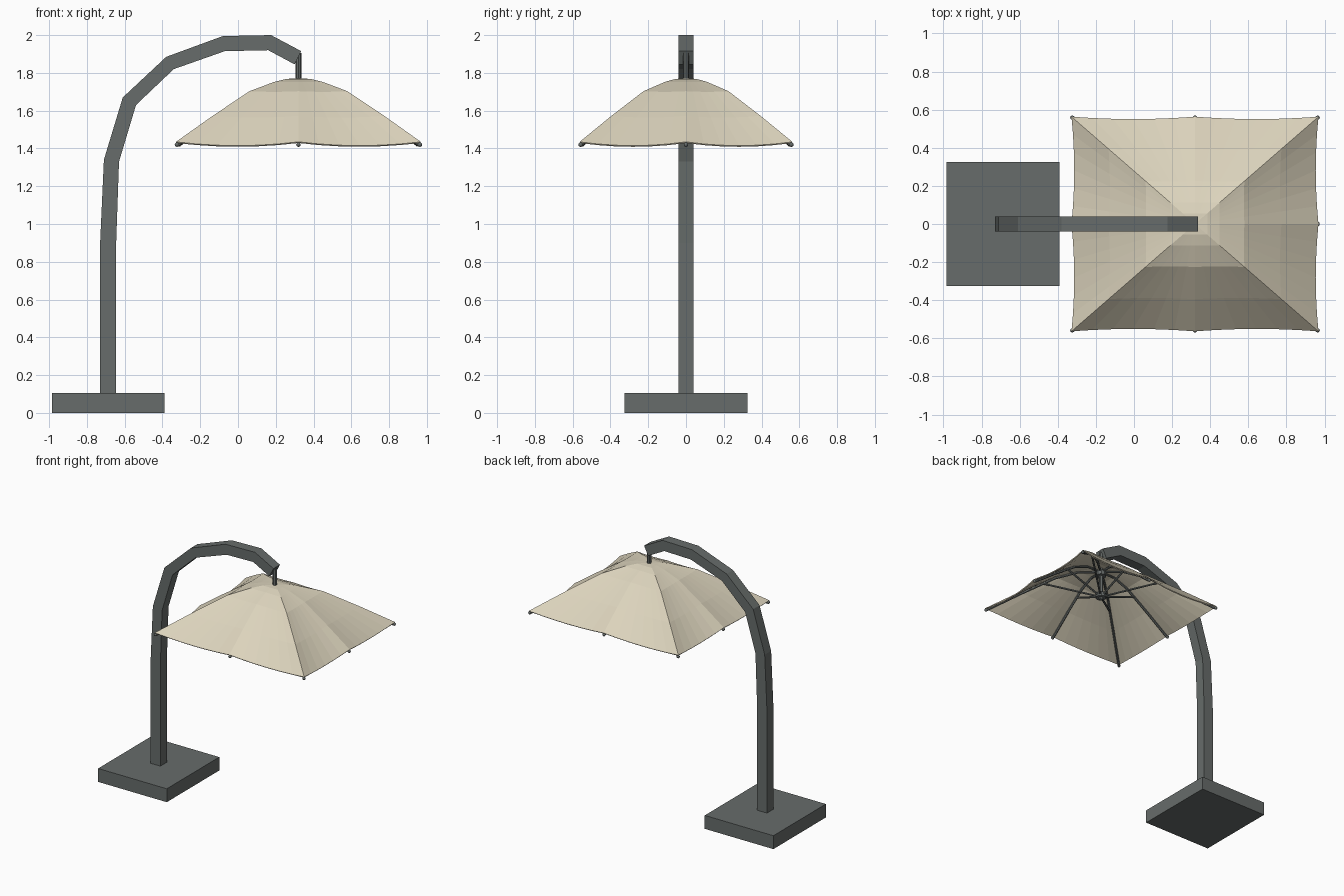
import bpy, bmesh, math
from mathutils import Vector

if "Cube" in bpy.data.objects:
    bpy.data.objects.remove(bpy.data.objects["Cube"])


def material(name, rgb):
    m = bpy.data.materials.new(name)
    m.diffuse_color = (*rgb, 1)
    m.use_nodes = True
    m.node_tree.nodes["Principled BSDF"].inputs["Base Color"].default_value = m.diffuse_color
    return m


METAL = material("grey_metal", (0.135, 0.15, 0.145))
FABRIC = material("cream_fabric", (0.72, 0.66, 0.51))
CX, HX, HY = 0.32, 0.64, 0.555       # canopy centre and half sizes


def finish(name, bm, mat, smooth=False):
    bmesh.ops.recalc_face_normals(bm, faces=bm.faces)
    me = bpy.data.meshes.new(name)
    bm.to_mesh(me)
    bm.free()
    me.materials.append(mat)
    ob = bpy.data.objects.new(name, me)
    bpy.context.collection.objects.link(ob)
    if smooth:
        for p in me.polygons:
            p.use_smooth = True
    return ob


def extrude_profile(name, pts, half, mat):
    """Side profile in x/z, extruded along y."""
    bm = bmesh.new()
    face = bm.faces.new([bm.verts.new((x, -half, z)) for x, z in pts])
    res = bmesh.ops.extrude_face_region(bm, geom=[face])
    vs = [g for g in res["geom"] if isinstance(g, bmesh.types.BMVert)]
    bmesh.ops.translate(bm, verts=vs, vec=(0, 2 * half, 0))
    return finish(name, bm, mat)


def rod(name, pts, r, sides=6):
    """Straight tubes joined end to end along a path."""
    bm = bmesh.new()
    for a, b in zip(pts, pts[1:]):
        a, b = Vector(a), Vector(b)
        res = bmesh.ops.create_cone(bm, cap_ends=True, segments=sides, radius1=r,
                                    radius2=r, depth=(b - a).length)
        rot = (b - a).to_track_quat('Z', 'Y').to_matrix()
        for v in res["verts"]:
            v.co = rot @ v.co + (a + b) / 2
    return finish(name, bm, METAL)


# Base slab
extrude_profile("base", [(-0.985, 0), (-0.39, 0), (-0.39, 0.105), (-0.985, 0.105)], 0.325, METAL)

# Curved square mast
outer = [(-0.73, 0.1), (-0.73, 0.9), (-0.71, 1.34), (-0.61, 1.67), (-0.38, 1.885),
         (-0.08, 1.995), (0.175, 2.0), (0.335, 1.915)]
inner = [(-0.645, 0.1), (-0.645, 0.9), (-0.63, 1.33), (-0.54, 1.63), (-0.34, 1.82),
         (-0.07, 1.915), (0.16, 1.92), (0.30, 1.845)]
extrude_profile("mast", outer + inner[::-1], 0.04, METAL)

# Canopy: rings shrinking to the crown, fabric sagging between eight ribs
RINGS = [(0.1, 1.768), (0.2, 1.752), (0.4, 1.703), (0.7, 1.573), (1.0, 1.435)]
CORNERS = [(-1, -1), (0, -1), (1, -1), (1, 0), (1, 1), (0, 1), (-1, 1), (-1, 0)]
SEG = 6


def canopy_point(side, u, t, z):
    (ax, ay), (bx, by) = CORNERS[side], CORNERS[(side + 1) % 8]
    px, py = ax + (bx - ax) * u, ay + (by - ay) * u
    sag = 4 * u * (1 - u) * t
    if ay == by:
        py *= 1 - 0.022 * sag
    else:
        px *= 1 - 0.022 * sag
    return (CX + px * (HX + 0.008) * t, py * (HY + 0.008) * t, z - 0.02 * sag * t)


bm = bmesh.new()
rows = [[bm.verts.new(canopy_point(s, i / SEG, t, z)) for s in range(8) for i in range(SEG)]
        for t, z in RINGS]
top = bm.verts.new((CX, 0, 1.772))
n = 8 * SEG
for i in range(n):
    j = (i + 1) % n
    bm.faces.new((top, rows[0][i], rows[0][j]))
    for a, b in zip(rows, rows[1:]):
        bm.faces.new((a[i], b[i], b[j], a[j]))
canopy = finish("canopy", bm, FABRIC)
if canopy.data.polygons[0].normal.z < 0:
    canopy.data.flip_normals()
sol = canopy.modifiers.new("thickness", 'SOLIDIFY')
sol.thickness, sol.offset = 0.008, -1

# Hanging post and two hubs
rod("post", [(CX, 0, 1.5), (CX, 0, 1.905)], 0.016, 8)
rod("lower_hub", [(CX, 0, 1.515), (CX, 0, 1.55)], 0.04, 10)
rod("upper_hub", [(CX, 0, 1.70), (CX, 0, 1.735)], 0.04, 10)

# Ribs, struts and rib tips
for k, (sx, sy) in enumerate(CORNERS):
    def at(t, z):
        return (CX + sx * HX * t, sy * HY * t, z)
    rod(f"rib_{k}", [at(0.04, 1.735)] + [at(t, z - 0.018) for t, z in RINGS[1:]], 0.009)
    rod(f"strut_{k}", [at(0.04, 1.533), at(0.5, 1.64)], 0.008)
    bm = bmesh.new()
    bmesh.ops.create_uvsphere(bm, u_segments=8, v_segments=6, radius=0.012)
    bmesh.ops.translate(bm, verts=bm.verts, vec=at(1.005, 1.42))
    finish(f"rib_tip_{k}", bm, METAL, True)
